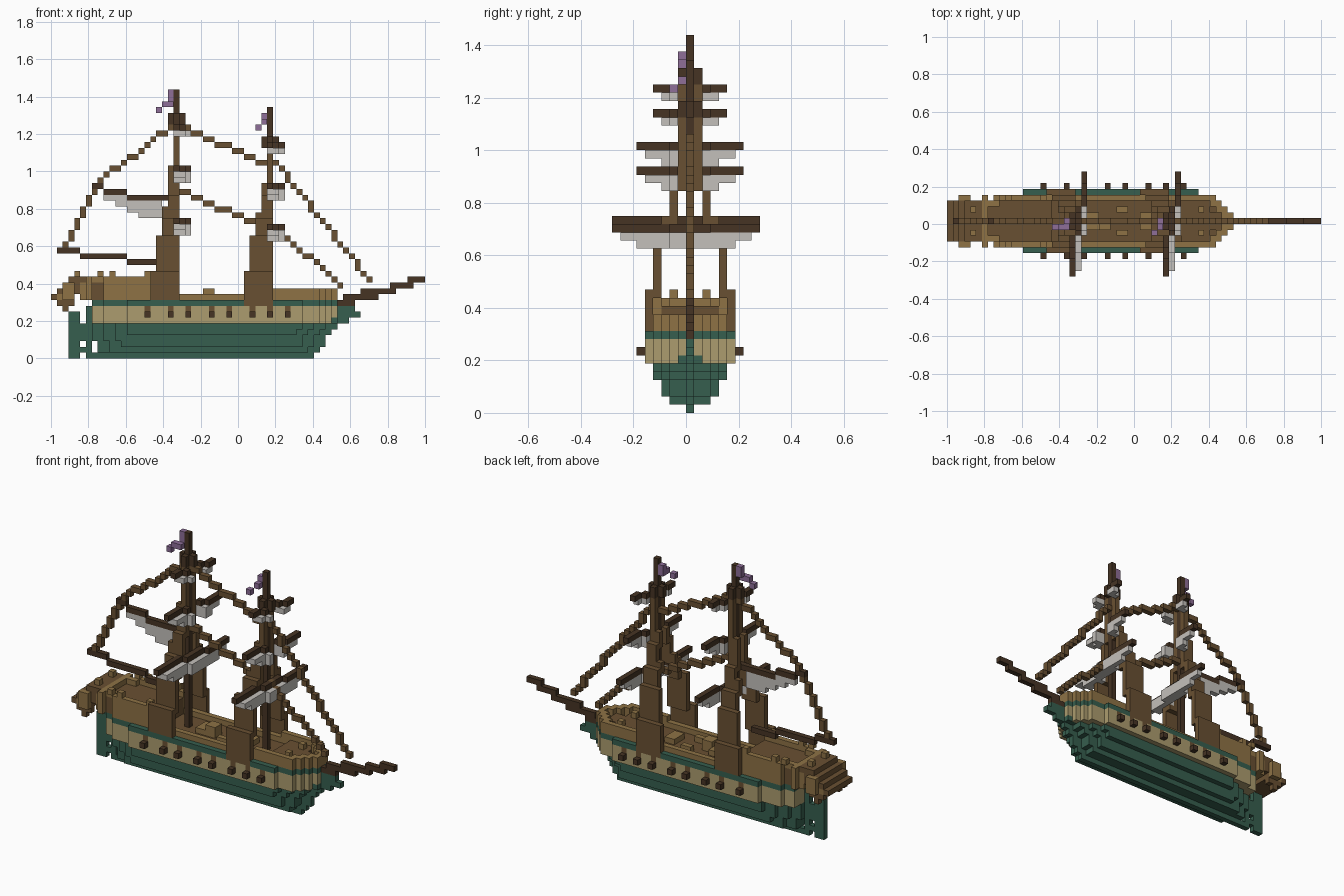
import bpy, bmesh

cube = bpy.data.objects.get("Cube")
if cube:
    bpy.data.objects.remove(cube, do_unlink=True)

V = 1 / 32  # edge of one building block


def linear(c):
    c /= 255
    return c / 12.92 if c <= 0.04045 else ((c + 0.055) / 1.055) ** 2.4


PALETTE = {
    "hull green": (54, 94, 78),
    "cream plank": (172, 156, 110),
    "tan wood": (142, 114, 69),
    "mid brown": (105, 80, 50),
    "dark brown": (70, 52, 36),
    "sail grey": (196, 192, 187),
    "flag purple": (142, 110, 152),
}
MATS = {}
for name, rgb in PALETTE.items():
    m = bpy.data.materials.new(name)
    col = (*[linear(c) for c in rgb], 1)
    m.use_nodes = True
    m.diffuse_color = col
    m.node_tree.nodes["Principled BSDF"].inputs["Base Color"].default_value = col
    MATS[name] = m
GREEN, CREAM, TAN, MID, DARK, SAIL, PURPLE = PALETTE

grid = {}  # block position -> (part, colour); y = 0 is the centre block


def box(part, colour, x, y, z):
    """Fill an inclusive block range; each axis is a number or a (low, high) pair."""
    spans = [(a, a) if isinstance(a, int) else a for a in (x, y, z)]
    (x0, x1), (y0, y1), (z0, z1) = spans
    for i in range(x0, x1 + 1):
        for j in range(y0, y1 + 1):
            for k in range(z0, z1 + 1):
                grid[i, j, k] = (part, colour)


def sides(part, colour, x, y, z):
    """One block column on both sides of the centre line."""
    for s in (-1, 1):
        box(part, colour, x, s * y, z)


def rope(part, start, end):
    n = max(abs(end[0] - start[0]), abs(end[1] - start[1]))
    for t in range(n + 1):
        x, z = (round(a + (b - a) * t / n) for a, b in zip(start, end))
        box(part, MID, x, 0, z)


BOW = [1, 2, 3, 4, 4, 4, 5]
STERN = [3, 3, 4, 4, 4, 4, 5]


def half_width(x, x0, x1, widest, low=False):
    a, b = x - x0, x1 - x
    if low:
        return min(widest, a // 2 + 1, (b + 1) // 2 + (b > 0))
    return min(widest, STERN[min(a, 6)], BOW[min(b, 6)])


# Underwater hull tiers: height, half width, stern end, bow end
for z, w, x0, x1 in ((1, 2, 8, 44), (2, 3, 8, 45), (3, 3, 7, 45), (4, 4, 7, 46), (5, 4, 7, 47)):
    for x in range(x0, x1 + 1):
        h = half_width(x, x0, x1, w, True)
        box("lower_hull", GREEN, x, (-h, h), z)
box("keel", GREEN, (6, 44), 0, 0)

# Planked sides, stripe, deck and bulwarks
for x in range(7, 49):
    h = half_width(x, 7, 48, 5)
    box("upper_hull", CREAM, x, (-h, h), (6, 8))
    box("hull_stripe", GREEN, x, (-h, h), 9)
    d = min(h, 4)
    box("deck", MID, x, (1 - d, d - 1), 9)
    inner = half_width(x + 1, 7, 48, 4) if x < 48 else 0
    top = 13 if x < 18 else 11 if x > 37 else 10
    for y in range(-d, d + 1):
        if abs(y) >= min(d, inner):
            box("bulwark", TAN, x, y, (10, top))

# Quarterdeck, forecastle deck and stern rail
box("quarterdeck", MID, (6, 17), (-3, 3), (10, 12))
box("stern_wall", TAN, (5, 6), (-3, 3), (10, 13))
sides("stern_wall", TAN, 6, 4, (10, 13))
for x in (8, 10, 16):
    sides("rail_posts", TAN, x, 4, 14)
box("forecastle", MID, (40, 46), (-1, 1), 10)
box("forecastle", MID, (40, 44), (-3, 3), 10)
sides("forecastle_posts", TAN, 43, 2, 11)

# Stern gallery stepping down and aft
for x, z in (((0, 3), 10), ((1, 4), 11), ((2, 4), 12), ((3, 5), 13)):
    box("stern_gallery", MID, x, (-3, 3), z)
sides("stern_gallery", TAN, (2, 3), 4, (10, 12))
sides("gallery_brackets", MID, (1, 3), 3, 9)
sides("gallery_brackets", MID, 2, 3, 8)
sides("gallery_lamps", TAN, 1, 3, 10)
sides("gallery_lamps", TAN, 4, 2, 14)

# Deck hatches and crates
for x in (24, 33):
    box("hatches", TAN, (x, x + 1), (-1, 1), 10)
for x in (29, 30):
    sides("hatches", TAN, x, 2, 10)
box("crate", TAN, (26, 27), (-1, 0), (10, 11))

# Sternpost, rudder and its hinges
box("sternpost", GREEN, 6, 0, (0, 8))
box("rudder", GREEN, (3, 4), 0, (0, 7))
for z in (1, 3, 4, 5):
    box("rudder_hinges", GREEN, 5, 0, z)

# Stem and beakhead
for x, z in ((45, 1), (46, 2), (46, 3), (47, 4), (48, 5), (50, 6), (52, 7), (51, 8)):
    box("stem", GREEN, (x - 3, x), 0, z)
box("stem", GREEN, (47, 48), (-1, 1), 6)

# Bowsprit
for x, z in (((49, 51), 9), ((50, 55), 10), ((53, 58), 11), ((58, 61), 12), ((61, 63), 13)):
    box("bowsprit", DARK, x, 0, z)

# Guns with ports above them
for x in (16, 20, 23, 27, 30, 34, 37, 40):
    sides("guns", DARK, x, 6, 7)
    sides("guns", DARK, x, 5, 7)
    sides("gun_ports", MID, x, 5, 8)


def mast(part, x, top, platform, base, tall, upper):
    """Pole, leaning shroud panels and the crosstree."""
    levels = ((base, 14, 5, 5), (14, 20, 4, 4), (20, 23, 3, 3), (23, tall, 2, 3),
              (tall, 27, 2, 2), (27, upper, 1, 2), (upper, platform - 1, 1, 1))
    for z0, z1, y, w in levels:
        sides(part + "_shrouds", MID, (x - w + 1, x), y, (z0, z1))
    box(part, DARK, x, 0, (9, top))
    box(part + "_crosstree", DARK, (x - 1, x + 1), 0, (platform, platform + 1))
    box(part + "_crosstree", DARK, x, (-1, 1), (platform, platform + 1))


def yard(part, x, z, lo, hi, gap, rows):
    """Slanted yard with a furled sail below."""
    for y in range(lo, hi + 1):
        if abs(y) <= gap:
            continue
        xs = x + (y >= -2) + (y >= 3)
        box(part + "_yard", DARK, xs, y, z)
        for r in range(1, rows + 1):
            if lo + 2 * r - 1 <= y <= hi - 2 * r + 1:
                box(part + "_sail", SAIL, (xs, min(xs + 1, x + 2)), y, z - r)


mast("main_mast", 21, 45, 40, 10, 25, 32)
mast("fore_mast", 37, 42, 36, 9, 24, 29)
for part, x, heights in (("main", 21, (23, 32, 39)), ("fore", 37, (22, 29, 36))):
    yard(part + "_lower", x, heights[0], -9, 8, -1, 2)
    yard(part + "_middle", x, heights[1], -6, 6, 1, 2)
    yard(part + "_top", x, heights[2], -4, 4, 1, 1)

# Boom, gaff and aft sail
for x, z in (((1, 4), 18), ((5, 12), 17), ((13, 17), 16)):
    box("boom", DARK, x, 0, z)
for x, z in (((7, 8), 29), ((9, 12), 28), ((13, 20), 27)):
    box("gaff", DARK, x, 0, z)
for x, z in (((9, 12), 27), ((11, 18), 26), ((13, 18), 25), ((15, 18), 24)):
    box("aft_sail", SAIL, x, 0, z)

# Rigging
rope("aft_stay", (2, 19), (7, 28))
rope("aft_stay", (8, 30), (20, 39))
rope("upper_stay", (22, 39), (36, 33))
rope("lower_stay", (22, 28), (36, 22))
rope("fore_stay", (38, 33), (54, 13))
rope("bow_stay", (38, 22), (49, 12))

# Pennants
for x, z in ((20, 44), (36, 41)):
    box("pennants", PURPLE, x, 0, (z - 1, z) if x > 30 else (z, z + 1))
    box("pennants", PURPLE, x, -1, z - 1)
    if x < 30:
        box("pennants", PURPLE, x - 1, -1, z - 1)
        box("pennants", PURPLE, x - 2, -1, z - 2)
    else:
        box("pennants", PURPLE, x - 1, -2, z - 2)

# Turn each part into a mesh of its exposed block faces
parts = {}
for pos, (part, colour) in grid.items():
    parts.setdefault(part, []).append((pos, colour))

for part, blocks in parts.items():
    bm = bmesh.new()
    verts = {}
    mesh = bpy.data.meshes.new(part)
    colours = sorted({c for _, c in blocks})
    for c in colours:
        mesh.materials.append(MATS[c])
    for pos, colour in blocks:
        for axis in range(3):
            for side in (0, 1):
                near = list(pos)
                near[axis] += 2 * side - 1
                if tuple(near) in grid:
                    continue
                ring = []
                for a, b in ((0, 0), (1, 0), (1, 1), (0, 1)):
                    p = list(pos)
                    p[axis] += side
                    p[(axis + 1) % 3] += a
                    p[(axis + 2) % 3] += b
                    p = tuple(p)
                    if p not in verts:
                        verts[p] = bm.verts.new(((p[0] - 32) * V, p[1] * V, p[2] * V))
                    ring.append(verts[p])
                face = bm.faces.new(ring if side else ring[::-1])
                face.material_index = colours.index(colour)
    bm.to_mesh(mesh)
    bm.free()
    bpy.context.collection.objects.link(bpy.data.objects.new(part, mesh))
